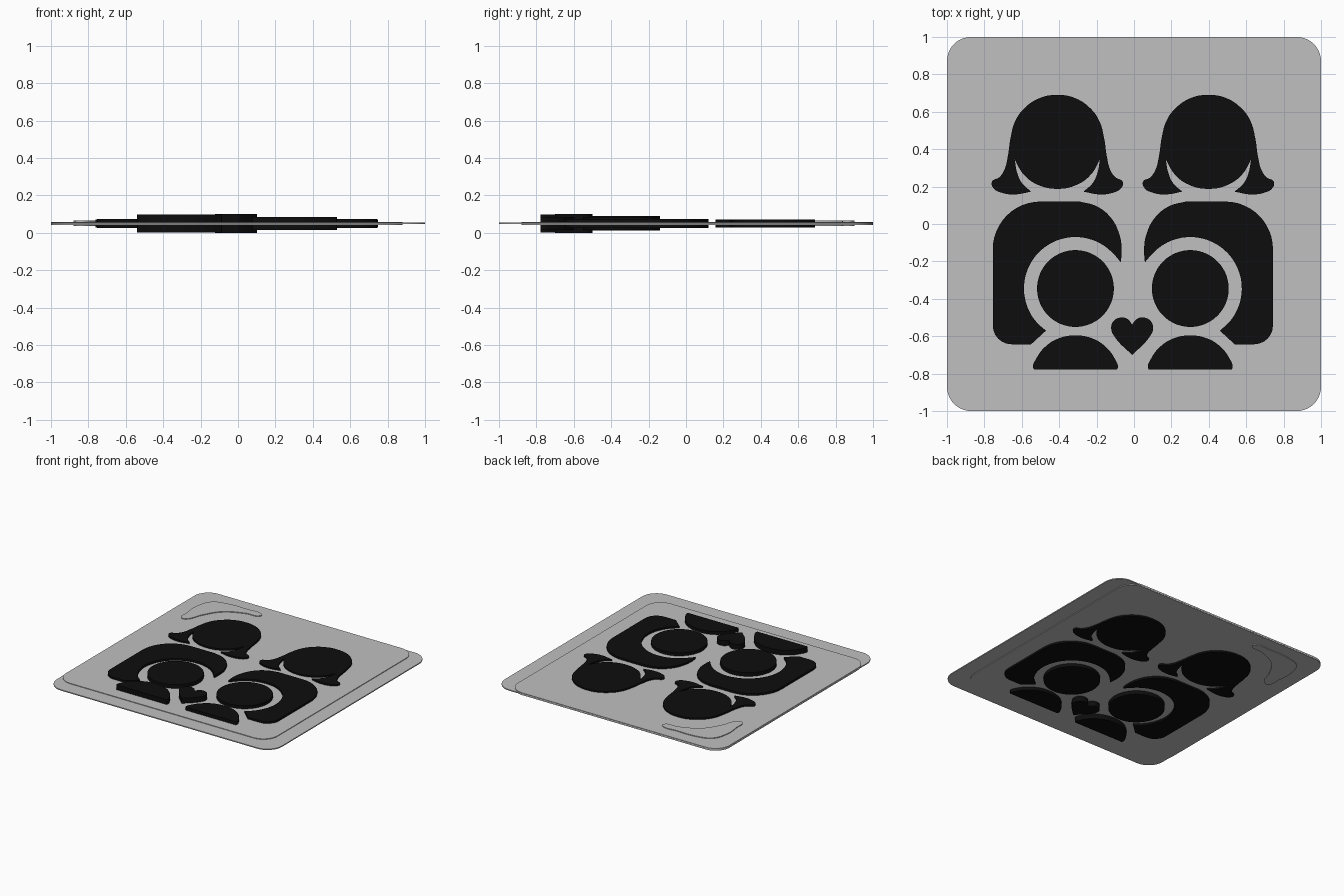
import bpy
from math import sin, cos, radians

cube = bpy.data.objects.get("Cube")
if cube:
    bpy.data.objects.remove(cube, do_unlink=True)

MID_Z = 0.05       # every layer is centred on this height
AXIS = -0.012      # sum of x of a mirrored pair


def material(name, value):
    m = bpy.data.materials.new(name)
    m.use_nodes = True
    color = (value, value, value, 1)
    m.diffuse_color = color
    bsdf = next(n for n in m.node_tree.nodes if n.type == 'BSDF_PRINCIPLED')
    bsdf.inputs["Base Color"].default_value = color
    bsdf.inputs["Roughness"].default_value = 0.7
    return m


GREY = material("light grey", 0.53)
BLACK = material("black", 0.004)


def slab(name, points, half, mat):
    """Extruded outline; a third value on a point marks a sharp corner."""
    curve = bpy.data.curves.new(name, 'CURVE')
    curve.dimensions = '2D'
    curve.fill_mode = 'BOTH'
    curve.extrude = half
    curve.resolution_u = 8
    spline = curve.splines.new('BEZIER')
    spline.bezier_points.add(len(points) - 1)
    spline.use_cyclic_u = True
    for bp, p in zip(spline.bezier_points, points):
        bp.co = (p[0], p[1], 0)
        kind = 'VECTOR' if len(p) > 2 else 'AUTO'
        bp.handle_left_type = bp.handle_right_type = kind
    temp = bpy.data.objects.new(name + "_outline", curve)
    bpy.context.collection.objects.link(temp)
    graph = bpy.context.evaluated_depsgraph_get()
    mesh = bpy.data.meshes.new_from_object(temp.evaluated_get(graph))
    bpy.data.objects.remove(temp, do_unlink=True)
    mesh.materials.clear()
    mesh.materials.append(mat)
    obj = bpy.data.objects.new(name, mesh)
    obj.location.z = MID_Z
    bpy.context.collection.objects.link(obj)
    return obj


def arc(cx, cy, r, start, end, steps, *corner):
    angles = [radians(start + (end - start) * i / steps) for i in range(steps + 1)]
    return [(cx + r * cos(a), cy + r * sin(a), *corner) for a in angles]


def rounded_rect(x0, x1, y0, y1, r):
    pts = []
    for cx, cy, a in ((x1 - r, y1 - r, 0), (x0 + r, y1 - r, 90),
                      (x0 + r, y0 + r, 180), (x1 - r, y0 + r, 270)):
        pts += arc(cx, cy, r, a, a + 90, 10, 1)
    return pts


def flip(points):
    return [(AXIS - p[0], *p[1:]) for p in reversed(points)]


def symmetric(half, cx):
    """Mirror a half outline that starts and ends on its centre line."""
    right = [(cx + p[0], *p[1:]) for p in half]
    left = [(cx - p[0], *p[1:]) for p in half[1:-1]]
    return right + left[::-1]


# Stacked backing plates
slab("backing_plate", rounded_rect(-1, 1, -1, 1, 0.13), 0.004, GREY)
slab("raised_plate", rounded_rect(-0.999, 0.88, -0.88, 0.999, 0.125), 0.009, GREY)

# Raised crescent in the back corner
slab("corner_crescent", [
    (-0.85, 0.5), (-0.87, 0.6), (-0.875, 0.74), (-0.83, 0.85), (-0.72, 0.89),
    (-0.55, 0.895), (-0.41, 0.885), (-0.4, 0.86), (-0.52, 0.83), (-0.67, 0.755),
    (-0.76, 0.62), (-0.81, 0.51)], 0.015, GREY)

# Adult heads with hair, half outline from crown to chin
hair = symmetric([
    (0, 0.69), (0.09, 0.675), (0.175, 0.62), (0.225, 0.55), (0.25, 0.46),
    (0.265, 0.36), (0.283, 0.29), (0.31, 0.25), (0.35, 0.225), (0.34, 0.19),
    (0.3, 0.168), (0.23, 0.158), (0.14, 0.173, 1), (0.19, 0.22), (0.215, 0.275),
    (0.228, 0.345, 1), (0.18, 0.265), (0.105, 0.21), (0, 0.188)], -0.41)

# Adult bodies, wrapped around the child heads
HEAD_X, HEAD_Y = -0.313, -0.345
body = (arc(HEAD_X, HEAD_Y, 0.275, 30, 235, 14)
        + [(-0.55, -0.643, 1)]
        + arc(-0.655, -0.543, 0.1, 270, 180, 6, 1)
        + arc(-0.5, -0.135, 0.255, 180, 90, 12, 1)
        + [(-0.29, 0.12, 1), (-0.2, 0.095), (-0.125, 0.035), (-0.08, -0.05),
           (-0.066, -0.13)])
body[0] = (-0.07, -0.205, 1)
body[14] = (*body[14], 1)

# Child heads and shoulders
head = arc(HEAD_X, HEAD_Y, 0.205, 0, 345, 23)
shoulders = symmetric([
    (0, -0.596), (0.085, -0.61), (0.16, -0.655), (0.21, -0.72),
    (0.227, -0.765), (0.222, -0.778, 1), (0, -0.778, 1)], HEAD_X)

# Each pair: outline, half thickness on the right (-x) and left (+x)
pairs = {
    "adult_head": (hair, 0.022, 0.021),
    "adult_body": (body, 0.025, 0.024),
    "child_head": (head, 0.039, 0.034),
    "child_shoulders": (shoulders, 0.048, 0.034),
}
for name, (outline, right_half, left_half) in pairs.items():
    slab(name + "_right", outline, right_half, BLACK)
    slab(name + "_left", flip(outline), left_half, BLACK)

# Heart between the children
slab("heart", symmetric([
    (0, -0.537, 1), (0.025, -0.508), (0.06, -0.5), (0.098, -0.518),
    (0.112, -0.558), (0.092, -0.605), (0, -0.7, 1)], -0.01), 0.05, BLACK)
